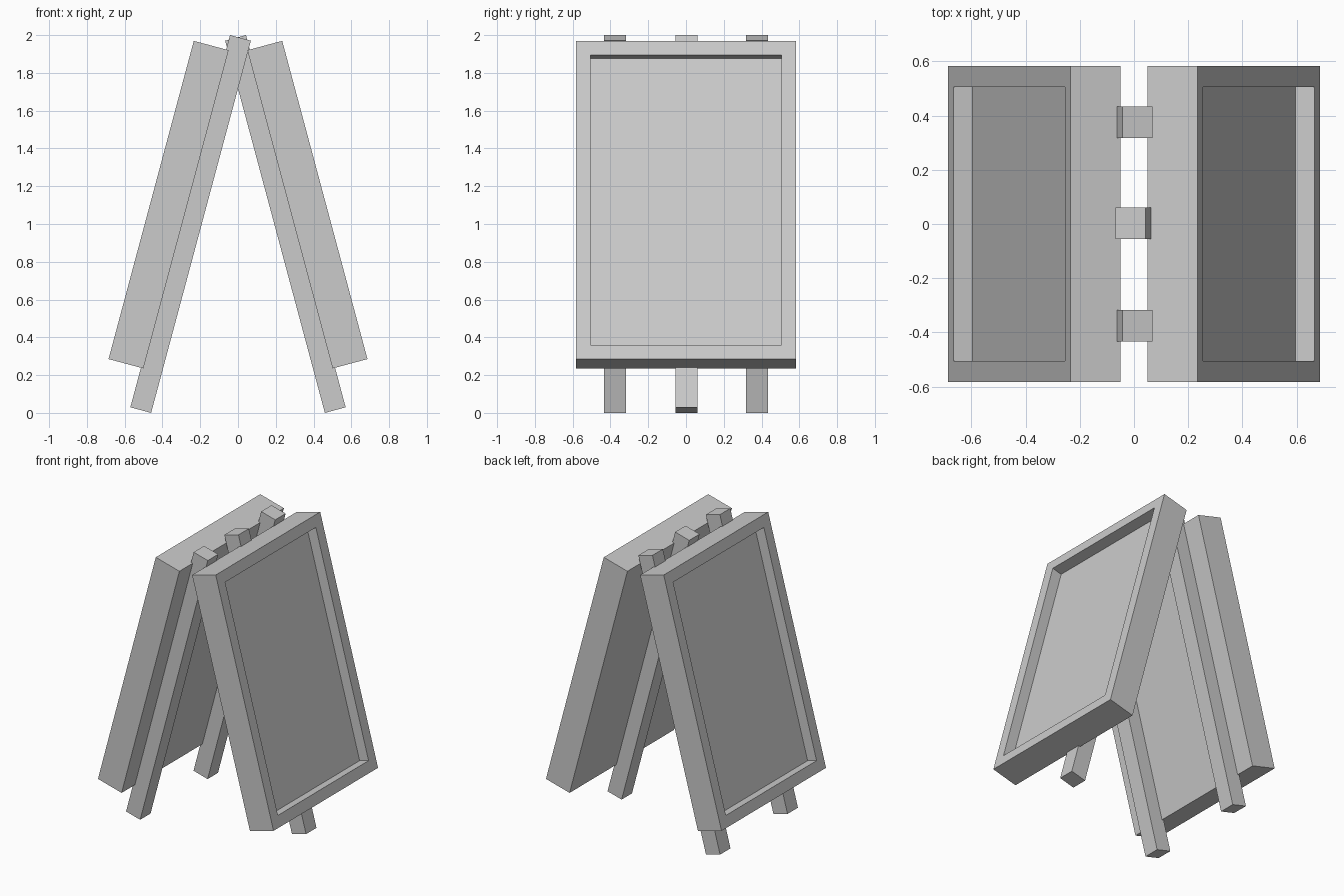
import bpy, bmesh
from math import radians, pi
from mathutils import Matrix, Vector

if "Cube" in bpy.data.objects:
    bpy.data.objects.remove(bpy.data.objects["Cube"])

TILT = radians(-15)


def tilted_box(name, size, centre, turn=0.0, frame=0.0, recess=0.0):
    """Box leaning by TILT, optionally with a recessed outer face, turned about z."""
    bm = bmesh.new()
    bmesh.ops.create_cube(bm, size=1.0, matrix=Matrix.Diagonal((*size, 1)))
    if recess:
        face = max(bm.faces, key=lambda f: f.calc_center_median().x)
        bmesh.ops.inset_region(bm, faces=[face], thickness=frame, use_even_offset=True)
        inner = bmesh.ops.extrude_discrete_faces(bm, faces=[face])["faces"][0]
        bmesh.ops.translate(bm, verts=inner.verts, vec=Vector((-recess, 0, 0)))
    bm.transform(Matrix.Rotation(turn, 4, 'Z') @ Matrix.Translation(centre)
                 @ Matrix.Rotation(TILT, 4, 'Y'))
    bmesh.ops.recalc_face_normals(bm, faces=bm.faces)
    mesh = bpy.data.meshes.new(name)
    bm.to_mesh(mesh)
    bm.free()
    obj = bpy.data.objects.new(name, mesh)
    bpy.context.collection.objects.link(obj)
    return obj


# Two framed sign boards and the legs behind them: one on the right, two on the left
for side, turn, leg_positions in (("right", 0.0, (0.003,)), ("left", pi, (-0.376, 0.376))):
    tilted_box(f"{side}_board", (0.191, 1.165, 1.744), (0.3675, 0, 1.1025),
               turn, frame=0.077, recess=0.0725)
    for i, y in enumerate(leg_positions, 1):
        tilted_box(f"{side}_leg_{i}", (0.114, 0.116, 2.04), (0.251, y, 1.0), turn)
